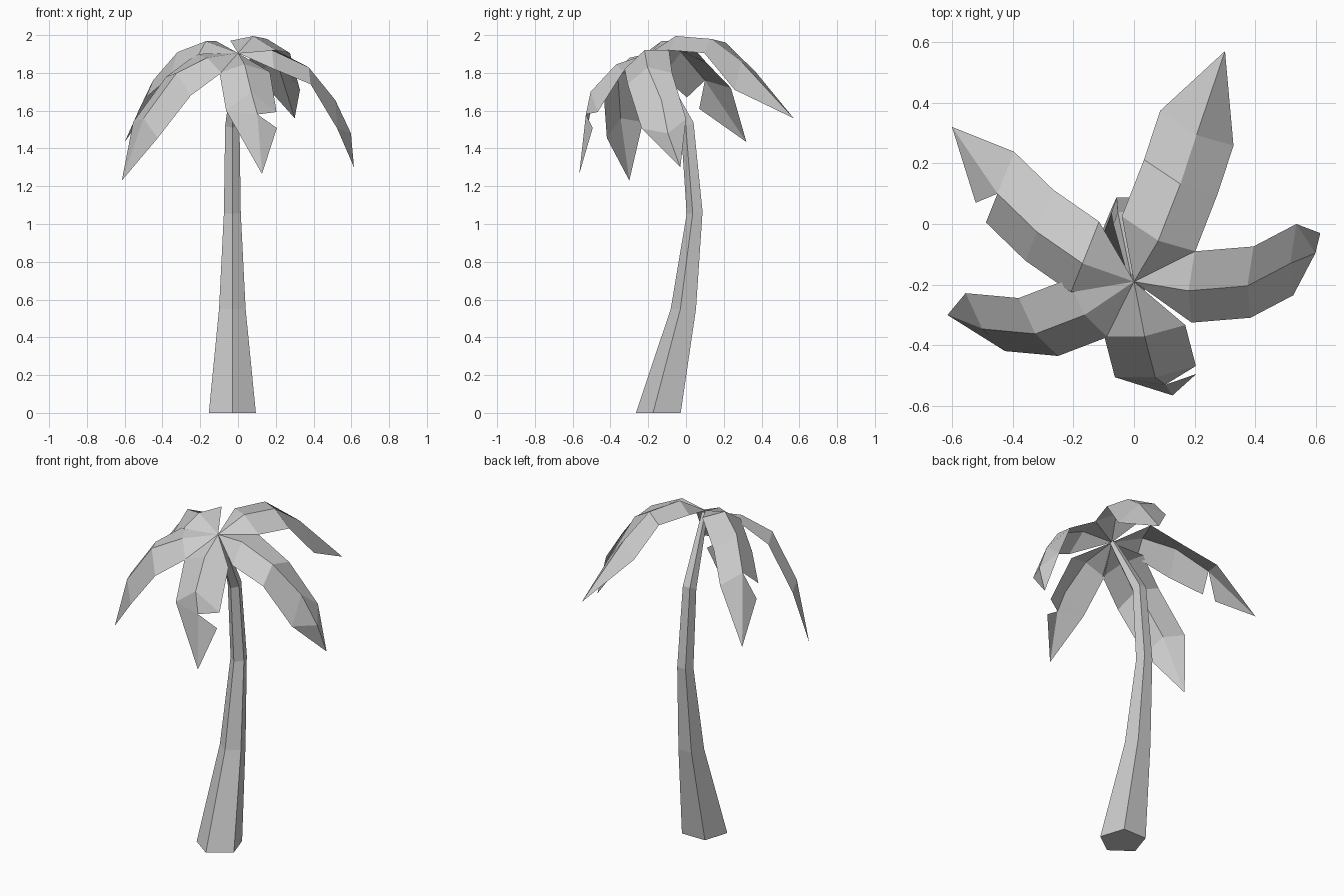
import bpy
import bmesh
import math
from mathutils import Vector, Matrix

default_cube = bpy.data.objects.get("Cube")
if default_cube:
    bpy.data.objects.remove(default_cube, do_unlink=True)

# One plain grey for the whole tree
grey = bpy.data.materials.new("plain_grey")
grey.use_nodes = True
colour = (0.6, 0.6, 0.6, 1.0)
grey.diffuse_color = colour
grey.node_tree.nodes["Principled BSDF"].inputs["Base Color"].default_value = colour

CROWN = Vector((0, -0.19, 1.905))


def add_object(name, bm):
    """Turn a bmesh into a flat-shaded object with the grey material."""
    mesh = bpy.data.meshes.new(name)
    bm.to_mesh(mesh)
    bm.free()
    mesh.materials.append(grey)
    obj = bpy.data.objects.new(name, mesh)
    bpy.context.scene.collection.objects.link(obj)
    return obj


def make_trunk(name, rings, sides=5):
    """Loft tilted polygon rings along the bent trunk path."""
    bm = bmesh.new()
    loops = []
    for centre, radius, tilt in rings:
        turn = Matrix.Rotation(tilt, 3, "X")
        loop = []
        for i in range(sides):
            angle = math.tau * i / sides - math.pi / 2
            spoke = Vector((math.cos(angle), math.sin(angle), 0)) * radius
            loop.append(bm.verts.new(Vector(centre) + turn @ spoke))
        loops.append(loop)
    for low, high in zip(loops, loops[1:]):
        for i in range(sides):
            j = (i + 1) % sides
            bm.faces.new((low[i], low[j], high[j], high[i]))
    bm.faces.new(reversed(loops[0]))
    bm.faces.new(loops[-1])
    return add_object(name, bm)


def make_frond(name, spine, tip, left, right, drops, knuckle=None, barb=None):
    """Folded leaf: a ridge with a drooping strip on either side.

    left and right are the sideways reach of the strips, drops how far each
    strip hangs below the ridge at every spine point. A knuckle is one more
    ridge point before the tip, a barb starts a separate torn tip on the left.
    """
    bm = bmesh.new()
    rows = []
    for point, (drop_left, drop_right) in zip(spine, drops):
        ridge = Vector(point)
        rows.append([
            bm.verts.new(ridge + Vector((*left, -drop_left))),
            bm.verts.new(ridge),
            bm.verts.new(ridge + Vector((*right, -drop_right))),
        ])
    root = bm.verts.new(CROWN)
    end = bm.verts.new(tip)

    # Strips between neighbouring rows
    for near, far in zip(rows, rows[1:]):
        for side in range(2):
            bm.faces.new((near[side], near[side + 1], far[side + 1], far[side]))

    # Extra ridge point shared with the last row's edges
    last = rows[-1]
    if knuckle:
        bend = bm.verts.new(knuckle)
        bm.faces.new((last[0], last[1], bend))
        bm.faces.new((last[1], last[2], bend))
        last = [last[0], bend, last[2]]
    if barb:
        last = [bm.verts.new(barb), last[1], last[2]]

    # Root and tip fans
    for side in range(2):
        bm.faces.new((root, rows[0][side + 1], rows[0][side]))
        bm.faces.new((last[side], last[side + 1], end))
    return add_object(name, bm)


# Trunk: centre, radius and tilt of each ring
make_trunk("trunk", [
    ((-0.03, -0.134, 0), 0.131, 0),
    ((-0.03, -0.007, 0.55), 0.074, 0),
    ((-0.03, 0.05, 1.06), 0.047, 0.15),
    ((-0.03, 0.01, 1.525), 0.04, 0.4),
    ((0, -0.18, 1.895), 0.018, 0.6),
])

# Crown of five fronds
make_frond(
    "back_frond",
    spine=[(0.08, -0.055, 1.995), (0.153, 0.132, 1.98), (0.206, 0.293, 1.86)],
    tip=(0.3, 0.57, 1.56),
    left=(-0.12, 0.08), right=(0.122, -0.035),
    drops=[(0.025, 0.075), (0.02, 0.075), (0.06, 0.15)],
)
make_frond(
    "left_frond",
    spine=[(0.18, -0.22, 1.92), (0.374, -0.204, 1.83), (0.515, -0.13, 1.656)],
    tip=(0.614, -0.03, 1.3),
    left=(0.02, 0.13), right=(0.01, -0.105),
    drops=[(0, 0.1), (0.03, 0.09), (0.1, 0.15)],
    knuckle=(0.598, -0.096, 1.48),
)
make_frond(
    "front_frond",
    spine=[(0.035, -0.37, 1.845), (0.07, -0.505, 1.7)],
    tip=(0.127, -0.565, 1.265),
    left=(0.134, 0.037), right=(-0.133, 0),
    drops=[(0.04, 0.045), (0.107, 0.1)],
    knuckle=(0.103, -0.53, 1.58),
    barb=(0.206, -0.494, 1.508),
)
make_frond(
    "right_frond",
    spine=[(-0.163, -0.3, 1.88), (-0.325, -0.362, 1.8), (-0.5, -0.346, 1.56)],
    tip=(-0.615, -0.3, 1.23),
    left=(0.075, -0.073), right=(-0.055, 0.118),
    drops=[(0.08, -0.02), (0.12, 0.02), (0.105, 0.02)],
)
make_frond(
    "back_right_frond",
    spine=[(-0.17, -0.13, 1.968), (-0.32, -0.026, 1.91), (-0.45, 0.1, 1.76)],
    tip=(-0.6, 0.32, 1.434),
    left=(-0.038, -0.095), right=(0.055, 0.138),
    drops=[(0.07, 0), (0.13, 0.06), (0.09, 0.04)],
    barb=(-0.522, 0.07, 1.61),
)
